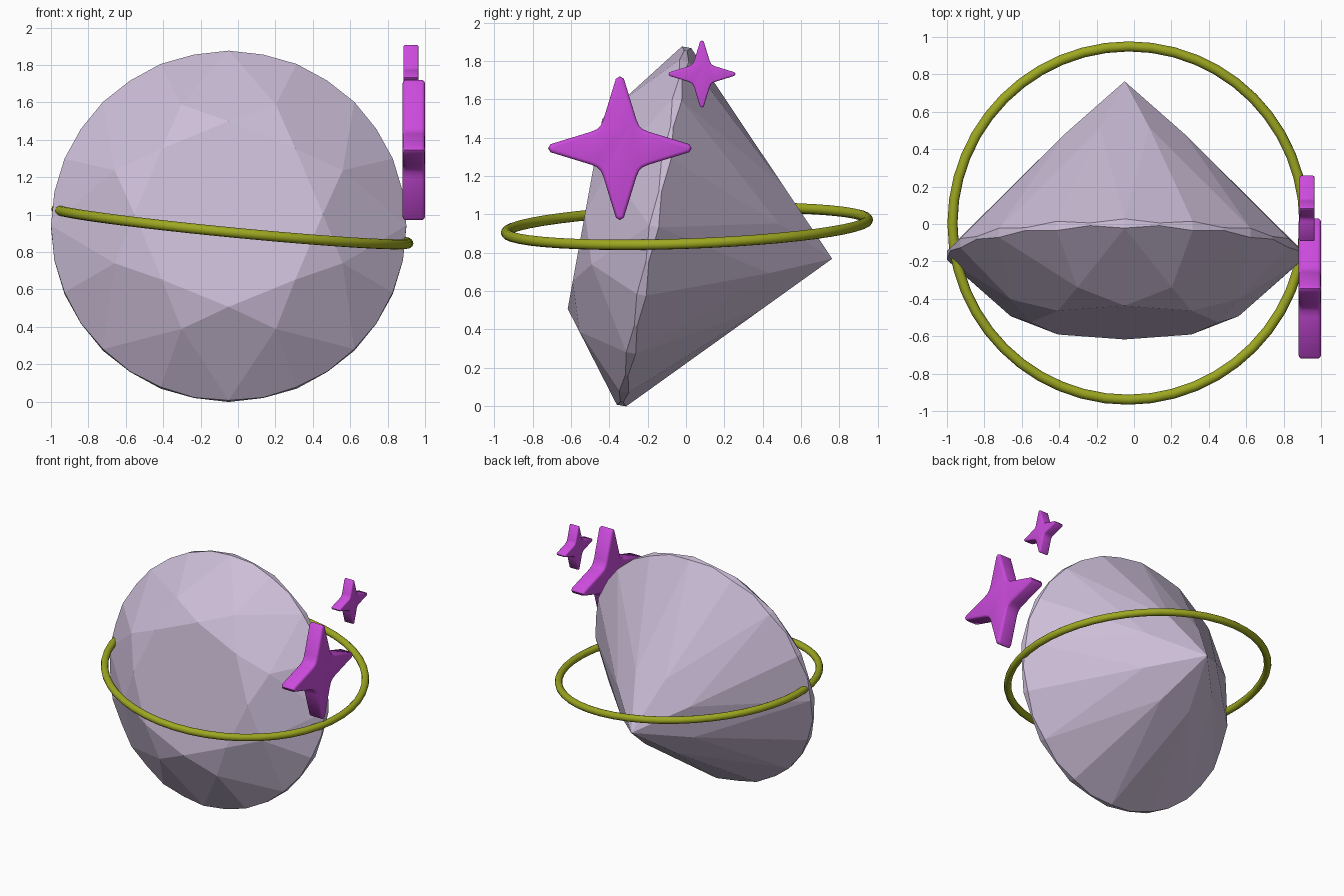
import bpy, bmesh, math
from mathutils import Vector

if "Cube" in bpy.data.objects:
    bpy.data.objects.remove(bpy.data.objects["Cube"])


def make_material(name, color):
    m = bpy.data.materials.new(name)
    m.diffuse_color = (*color, 1)
    m.use_nodes = True
    m.node_tree.nodes["Principled BSDF"].inputs["Base Color"].default_value = m.diffuse_color
    return m


lavender = make_material("pale_lavender", (0.60, 0.51, 0.68))
magenta = make_material("bright_magenta", (0.60, 0.07, 0.72))
olive = make_material("olive_gold", (0.34, 0.39, 0.015))


def finish(bm, name, mat):
    bmesh.ops.recalc_face_normals(bm, faces=bm.faces)
    me = bpy.data.meshes.new(name)
    bm.to_mesh(me)
    bm.free()
    me.materials.append(mat)
    ob = bpy.data.objects.new(name, me)
    bpy.context.collection.objects.link(ob)
    return ob


def smooth(ob, angle):
    bpy.ops.object.select_all(action='DESELECT')
    ob.select_set(True)
    bpy.context.view_layer.objects.active = ob
    bpy.ops.object.shade_smooth_by_angle(angle=math.radians(angle))


# Brilliant-cut gem: hull of table, facet corners, scalloped girdle and culet
R, HALF = 0.95, 0.025          # girdle radius and half thickness
TABLE_R, TABLE_Z, CULET_Z = 0.504, 0.366, -0.945
STEP = math.pi / 8             # one sixteenth of a turn


def kite_corner(r, r0, z0):
    """Side corner of a kite facet lying on the plane from (r0, z0) to the girdle."""
    x = r * math.cos(STEP)
    edge = math.copysign(HALF, z0)
    return z0 + (edge - z0) * (x - r0) / (R - r0)


def girdle_dip(r, z):
    """Girdle edge height halfway along a facet, where the rim bulges out."""
    c = math.cos(STEP / 2)
    edge = math.copysign(HALF, z)
    return edge - (z - edge) / (R * c - r * c) * R * (1 - c)


gem = bmesh.new()


def ring(count, r, z, offset=0.0):
    for i in range(count):
        a = math.tau * i / count + offset
        gem.verts.new((r * math.cos(a), r * math.sin(a), z))


crown_r, pavilion_r = 0.66, 0.345
crown_z = kite_corner(crown_r, TABLE_R, TABLE_Z)
pavilion_z = kite_corner(pavilion_r, 0.0, CULET_Z)
ring(8, TABLE_R, TABLE_Z)
for r, z in ((crown_r, crown_z), (pavilion_r, pavilion_z)):
    ring(8, r, z, STEP)
    ring(16, R, math.copysign(HALF, z))
    ring(16, R, girdle_dip(r, z), STEP / 2)
gem.verts.new((0, 0, CULET_Z))
bmesh.ops.convex_hull(gem, input=gem.verts[:])
bmesh.ops.dissolve_limit(gem, angle_limit=math.radians(0.5),
                         verts=gem.verts[:], edges=gem.edges[:])
gem_ob = finish(gem, "cut_gem", lavender)
gem_ob.location = (-0.05, -0.167, 0.937)
gem_ob.rotation_euler = (math.radians(79.7), 0, 0)

# Tilted orbit ring
bpy.ops.mesh.primitive_torus_add(major_radius=0.945, minor_radius=0.027,
                                 major_segments=48, minor_segments=12)
orbit = bpy.context.object
orbit.name = "orbit_ring"
orbit.data.materials.append(olive)
orbit.location = (-0.03, 0.005, 0.938)
orbit.rotation_mode = 'QUATERNION'
orbit.rotation_quaternion = Vector((0, 0, 1)).rotation_difference(Vector((0.097, -0.036, 1)))
smooth(orbit, 40)

# Four-pointed sparkles with rounded tips and softened rims
QUARTER = [(0.375, 0), (0.362, 0.021), (0.15, 0.086), (0.118, 0.1),
           (0.1, 0.118), (0.086, 0.15), (0.021, 0.362)]


def sparkle(name, center, scale, thickness, bevel):
    bm = bmesh.new()
    verts = []
    for k in range(4):
        c, s = round(math.cos(k * math.pi / 2)), round(math.sin(k * math.pi / 2))
        for y, z in QUARTER:
            verts.append(bm.verts.new((-thickness / 2, (y * c - z * s) * scale,
                                       (y * s + z * c) * scale)))
    face = bm.faces.new(verts)
    out = bmesh.ops.extrude_face_region(bm, geom=[face], use_keep_orig=True)
    top = [g for g in out["geom"] if isinstance(g, bmesh.types.BMVert)]
    bmesh.ops.translate(bm, verts=top, vec=(thickness, 0, 0))
    rim = [e for e in bm.edges if abs(e.verts[0].co.x - e.verts[1].co.x) < 1e-6]
    bmesh.ops.recalc_face_normals(bm, faces=bm.faces)
    bmesh.ops.bevel(bm, geom=rim, offset=bevel, segments=3, profile=0.5,
                    affect='EDGES', clamp_overlap=True)
    ob = finish(bm, name, magenta)
    ob.location = center
    smooth(ob, 40)


sparkle("large_sparkle", (0.94, -0.345, 1.345), 1.0, 0.12, 0.018)
sparkle("small_sparkle", (0.925, 0.083, 1.732), 0.467, 0.08, 0.009)
